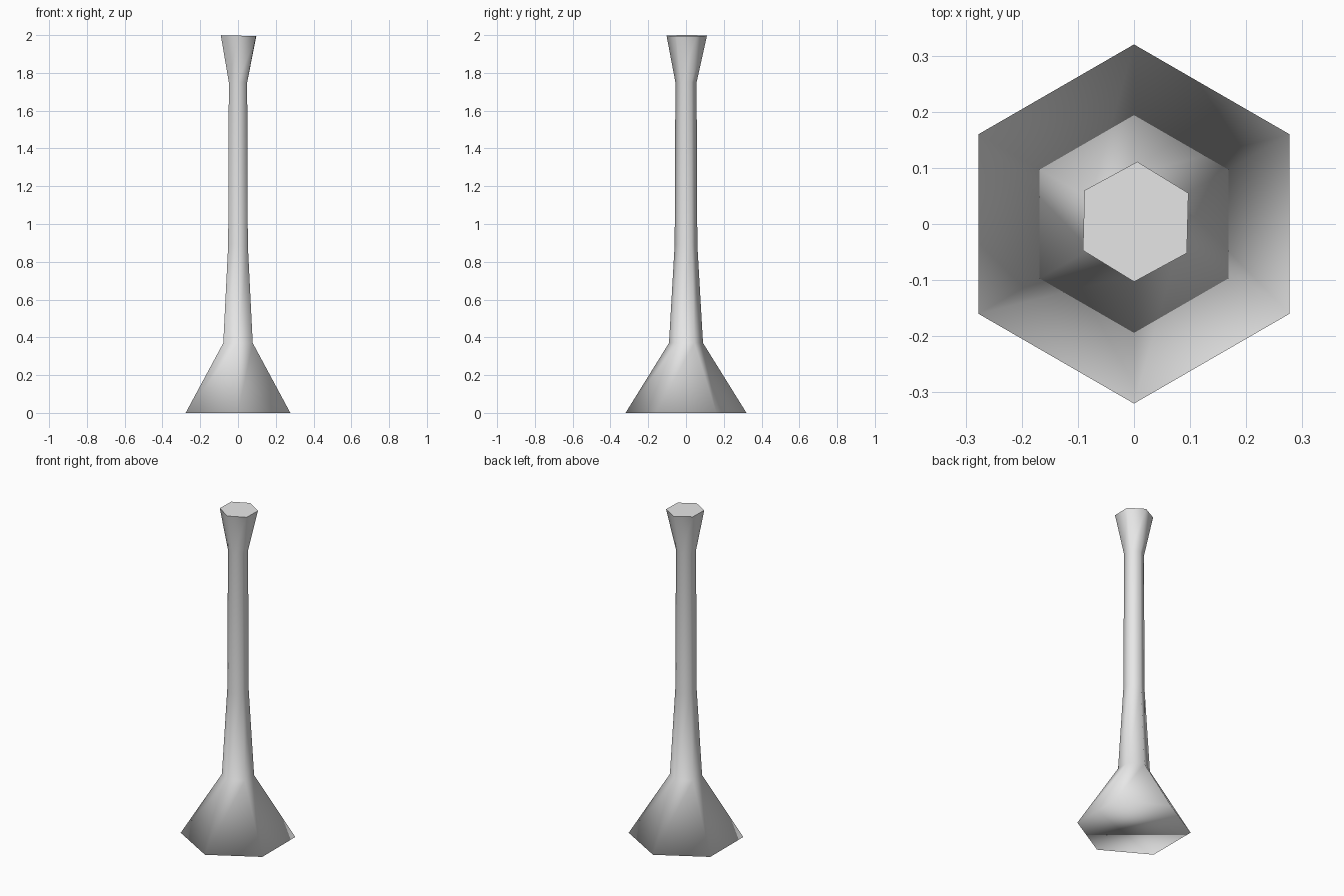
import bpy
import bmesh
import math

SIDES = 6

cube = bpy.data.objects.get("Cube")
if cube:
    bpy.data.objects.remove(cube, do_unlink=True)


def make_material(name, colour):
    mat = bpy.data.materials.new(name)
    mat.use_nodes = True
    mat.diffuse_color = colour
    mat.node_tree.nodes["Principled BSDF"].inputs["Base Color"].default_value = colour
    return mat


def add_ring(bm, radius, z, turn=0.0, shift=(0, 0), tilt=0.0):
    """Hexagonal ring with a corner on the y axis."""
    ring = []
    for i in range(SIDES):
        a = math.pi / 2 + turn + math.tau * i / SIDES
        x, y = radius * math.cos(a), radius * math.sin(a)
        ring.append(bm.verts.new((x + shift[0], y + shift[1], z - tilt * x)))
    return ring


bm = bmesh.new()

# Flared foot, tapering stem and narrow neck
profile = [(0.32, 0.0), (0.09, 0.37), (0.06, 0.89), (0.056, 1.75)]
rings = [add_ring(bm, r, z) for r, z in profile]

# Flared mouth, slightly turned and tilted
rings.append(add_ring(bm, 0.107, 1.997, math.radians(-1.5), (0.003, 0.004), 0.025))

for low, high in zip(rings, rings[1:]):
    for i in range(SIDES):
        j = (i + 1) % SIDES
        bm.faces.new((low[i], low[j], high[j], high[i]))

# Closed underside blends into the foot, the top cap stays flat
bm.faces.new(rings[0][::-1])
cap = bm.faces.new(rings[-1])
for face in bm.faces:
    face.smooth = face is not cap
for edge in cap.edges:
    edge.smooth = False

mesh = bpy.data.meshes.new("flared_column")
bm.to_mesh(mesh)
bm.free()
mesh.materials.append(make_material("light grey", (0.8, 0.8, 0.8, 1.0)))
column = bpy.data.objects.new("flared_column", mesh)
bpy.context.collection.objects.link(column)
